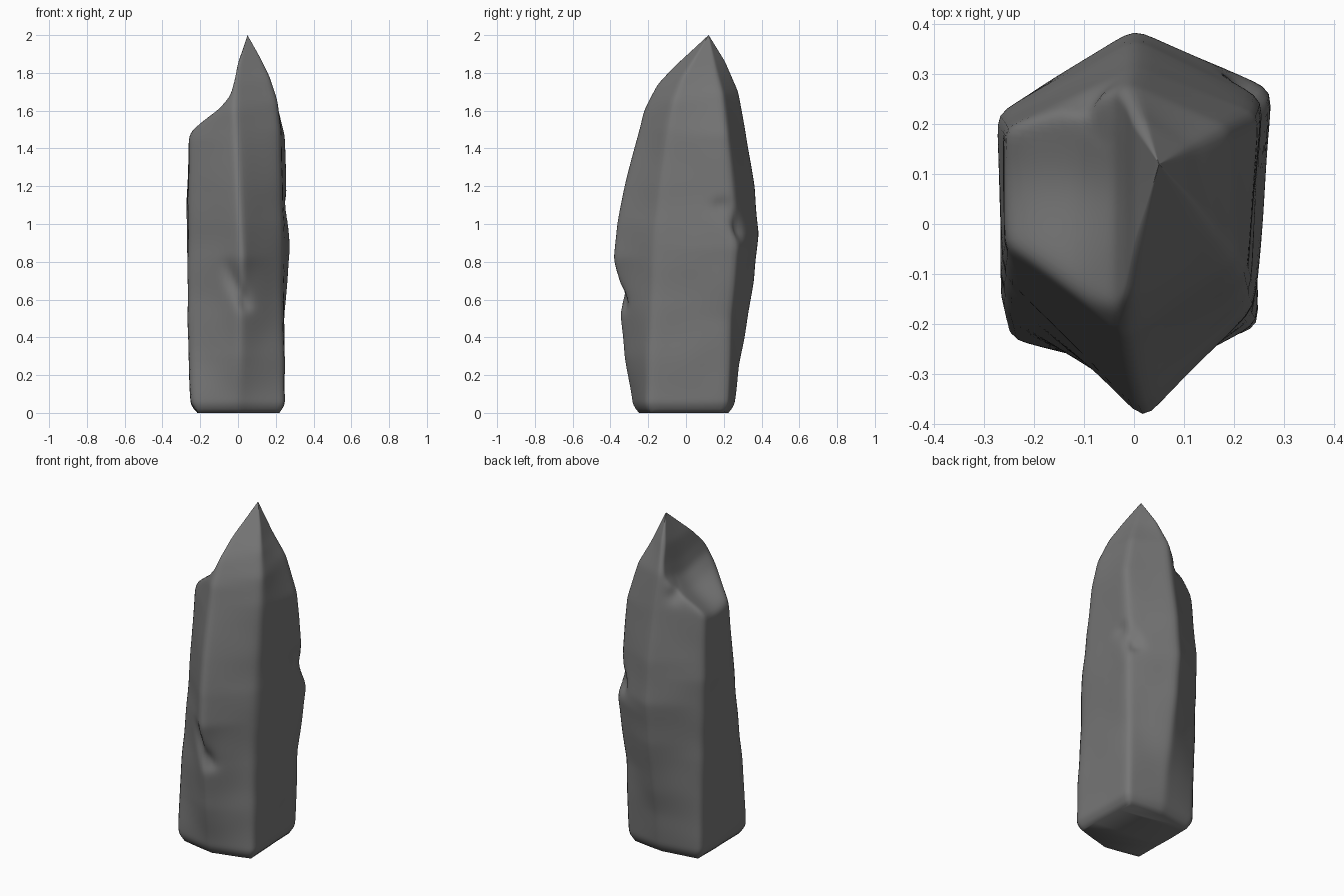
import bpy
import bmesh
import math
from mathutils import Vector, noise
from mathutils.geometry import intersect_point_line

if "Cube" in bpy.data.objects:
    bpy.data.objects.remove(bpy.data.objects["Cube"], do_unlink=True)

SIDE_STEPS = 14
LEVELS = 130
BASE = .045
TIP = (.05, .12, 2)

# The six long ridges of the crystal, each as points from base to tip
front = [(0, -.28, 0), (.01, -.33, .3), (.01, -.36, .6), (.02, -.395, .82),
         (.01, -.375, 1), (0, -.335, 1.2), (-.02, -.23, 1.6),
         (-.015, -.155, 1.74), (0, -.07, 1.83), TIP]
front_left = [(.255, -.21, 0), (.24, -.18, .6), (.24, -.16, 1),
              (.225, -.1, 1.5), (.21, -.07, 1.65), (.17, -.02, 1.78),
              (.12, .045, 1.88), TIP]
back_left = [(.235, .225, 0), (.245, .24, .5), (.28, .27, .87),
             (.26, .25, 1.15), (.25, .22, 1.47), (.19, .195, 1.69),
             (.125, .16, 1.82), TIP]
back = [(0, .25, 0), (0, .285, .25), (0, .365, .7), (0, .39, .95),
        (0, .37, 1.2), (0, .32, 1.5), (-.01, .28, 1.7), (.02, .21, 1.86), TIP]
back_right = [(-.25, .215, 0), (-.262, .22, .6), (-.275, .22, 1.1),
              (-.255, .19, 1.5), (-.2, .16, 1.7), TIP]
front_right = [(-.245, -.235, 0), (-.265, -.2, .3), (-.268, -.12, .8),
               (-.26, -.05, 1.45), (-.2, -.03, 1.7), TIP]
ridges = [front, front_left, back_left, back, back_right, front_right]

# Hollow broken out of one side below the tip: leftover edge at each height
scoop = [(-.3, 0, 1.47), (-.25, 0, 1.51), (-.21, 0, 1.54), (-.1, 0, 1.61),
         (-.04, 0, 1.68), (-.018, 0, 1.76), (0, 0, 1.86), TIP]

# Chips in the surface: start, end, radius, depth
chips = [((-.07, -.35, .78), (.05, -.35, .57), .03, .05),
         ((.25, .2, 1.1), (.24, .29, .96), .032, .045),
         ((-.1, .25, 1.58), (-.08, .18, 1.64), .03, .03)]


def along(path, z):
    """Point on a path at a height."""
    for a, b in zip(path, path[1:]):
        if z <= b[2]:
            return Vector(a).lerp(Vector(b), max(0, (z - a[2]) / (b[2] - a[2])))
    return Vector(path[-1])


def hollow_out(p):
    """Keep a point out of the hollow, which dips in its middle."""
    z = p.z + .04 * math.exp(-((p.y - .08) / .12) ** 2) * min(1, (2 - p.z) * 3)
    if z > scoop[0][2]:
        p.x = max(p.x, along(scoop, z).x)


def chip_away(p):
    """Push a point toward the core where a chip is missing."""
    inward = Vector((-p.x, -p.y, 0)).normalized()
    for start, end, radius, depth in chips:
        a, b = Vector(start), Vector(end)
        t = intersect_point_line(p, a, b)[1]
        gap = (p - a.lerp(b, min(1, max(0, t)))).length
        p = p + inward * depth * math.exp(-(gap / radius) ** 2)
    return p


def section(z):
    """Closed hexagonal outline at a height."""
    corners = [along(r, z) for r in ridges]
    points = []
    for a, b in zip(corners, corners[1:] + corners[:1]):
        for i in range(SIDE_STEPS):
            p = a.lerp(b, i / SIDE_STEPS)
            hollow_out(p)
            p = chip_away(p)
            wave = noise.noise(p * 5) * .006 * min(1, 2 - z)
            points.append(p + Vector((p.x, p.y, 0)).normalized() * wave)
    return points


# Crystal body: outlines stacked from the bevelled base to the tip
bm = bmesh.new()
rings = []
for shrink, z in ((.86, 0), (.95, .02)):
    rings.append([bm.verts.new((p.x * shrink, p.y * (shrink + .03), z))
                  for p in section(0)])
for k in range(LEVELS):
    z = BASE + (1.99 - BASE) * k / (LEVELS - 1)
    rings.append([bm.verts.new(p) for p in section(z)])
count = len(rings[0])
for low, high in zip(rings, rings[1:]):
    for i in range(count):
        j = (i + 1) % count
        bm.faces.new((low[i], low[j], high[j], high[i]))
tip = bm.verts.new(TIP)
for i in range(count):
    bm.faces.new((rings[-1][i], rings[-1][(i + 1) % count], tip))
bm.faces.new(reversed(rings[0]))

# Worn, softened edges
worn = [v for ring in rings[1:-1] for v in ring]
for _ in range(4):
    bmesh.ops.smooth_vert(bm, verts=worn, factor=.5, use_axis_x=True,
                          use_axis_y=True, use_axis_z=True)
bmesh.ops.recalc_face_normals(bm, faces=bm.faces)
mesh = bpy.data.meshes.new("crystal_body")
bm.to_mesh(mesh)
bm.free()
crystal = bpy.data.objects.new("crystal_body", mesh)
bpy.context.collection.objects.link(crystal)

# Stone colour
stone = bpy.data.materials.new("grey_stone")
stone.use_nodes = True
grey = (.18, .18, .18, 1)
stone.diffuse_color = grey
stone.node_tree.nodes["Principled BSDF"].inputs["Base Color"].default_value = grey
mesh.materials.append(stone)

# Smooth shading
bpy.ops.object.select_all(action="DESELECT")
crystal.select_set(True)
bpy.context.view_layer.objects.active = crystal
bpy.ops.object.shade_smooth_by_angle(angle=math.radians(60))
